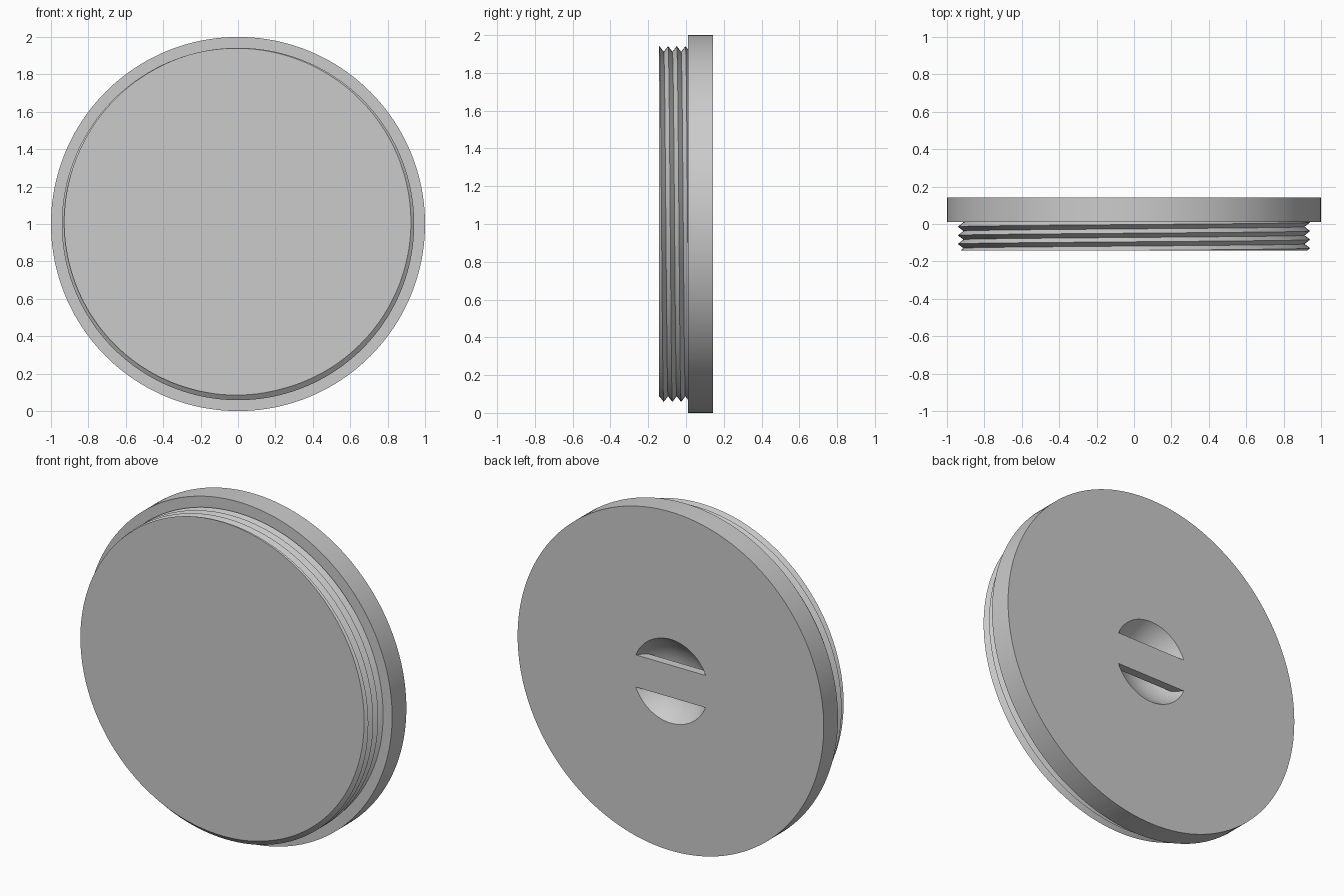
import bpy, bmesh, math
from mathutils import Matrix, Vector

if "Cube" in bpy.data.objects:
    bpy.data.objects.remove(bpy.data.objects["Cube"], do_unlink=True)

BACK, STEP, FRONT = 0.143, 0.01, -0.143    # y of back face, flange step, front face
CREST, ROOT, PITCH = 0.942, 0.912, 0.046   # thread radii and pitch
DISH_R, DISH_DEPTH = 0.247, 0.13           # finger dish
BAR_HALF, BAR_THICK = 0.095, 0.05          # grip bar over the dish
SEG = 160
CENTRE = Vector((0, 0, 1))

grey = bpy.data.materials.new("plain grey")
grey.use_nodes = True
grey.diffuse_color = (0.6, 0.6, 0.6, 1)
grey.node_tree.nodes["Principled BSDF"].inputs["Base Color"].default_value = (0.6, 0.6, 0.6, 1)


def finish(bm, name):
    bmesh.ops.recalc_face_normals(bm, faces=bm.faces)
    mesh = bpy.data.meshes.new(name)
    bm.to_mesh(mesh)
    bm.free()
    mesh.materials.append(grey)
    ob = bpy.data.objects.new(name, mesh)
    bpy.context.collection.objects.link(ob)
    return ob


def select_only(ob):
    bpy.ops.object.select_all(action="DESELECT")
    ob.select_set(True)
    bpy.context.view_layer.objects.active = ob


def cut(ob, cutter):
    mod = ob.modifiers.new("cut", "BOOLEAN")
    mod.operation, mod.solver, mod.object = "DIFFERENCE", "EXACT", cutter
    select_only(ob)
    bpy.ops.object.modifier_apply(modifier=mod.name)
    bpy.data.objects.remove(cutter, do_unlink=True)


def smooth(ob):
    select_only(ob)
    bpy.ops.object.shade_smooth_by_angle(angle=math.radians(30))


# Flange disc
bm = bmesh.new()
place = Matrix.Translation(CENTRE + Vector((0, (BACK + STEP) / 2, 0))) @ Matrix.Rotation(math.pi / 2, 4, "X")
bmesh.ops.create_cone(bm, cap_ends=True, segments=SEG, radius1=1, radius2=1, depth=BACK - STEP, matrix=place)
flange = finish(bm, "flange")

# Dish cutter: a ball with a slot left out for the grip bar
ball_r = (DISH_R ** 2 + DISH_DEPTH ** 2) / (2 * DISH_DEPTH)
bm = bmesh.new()
place = Matrix.Translation(CENTRE + Vector((0, BACK - DISH_DEPTH + ball_r, 0))) @ Matrix.Rotation(math.pi / 2, 4, "X")
bmesh.ops.create_uvsphere(bm, u_segments=96, v_segments=64, radius=ball_r, matrix=place)
dish = finish(bm, "dish_cutter")

bm = bmesh.new()
place = Matrix.Translation(CENTRE + Vector((0, BACK - BAR_THICK + 0.5, 0))) @ Matrix.Diagonal((1, 1, 2 * BAR_HALF, 1))
bmesh.ops.create_cube(bm, size=1, matrix=place)
cut(dish, finish(bm, "grip_bar_cutter"))
cut(flange, dish)
smooth(flange)

# Threaded plug: helical ridge trimmed flat at both ends
bm = bmesh.new()
rows = 14
grid = []
for i in range(SEG + 1):
    a = 2 * math.pi * i / SEG
    column = []
    for k in range(rows):
        r = CREST if k % 2 == 0 else ROOT
        y = -0.003 + 2 * PITCH - PITCH * (i / SEG + k / 2)
        column.append(bm.verts.new((-r * math.sin(a), y, 1 + r * math.cos(a))))
    grid.append(column)
for left, right in zip(grid, grid[1:]):
    for k in range(rows - 1):
        bm.faces.new((left[k], left[k + 1], right[k + 1], right[k]))
bmesh.ops.remove_doubles(bm, verts=bm.verts, dist=1e-5)
for y, side in ((STEP, 1), (FRONT, -1)):
    bmesh.ops.bisect_plane(bm, geom=bm.verts[:] + bm.edges[:] + bm.faces[:], dist=1e-6,
                           plane_co=(0, y, 0), plane_no=(0, side, 0), clear_outer=True)
    rim = [e for e in bm.edges if e.is_boundary and all(abs(v.co.y - y) < 1e-4 for v in e.verts)]
    bmesh.ops.contextual_create(bm, geom=rim)
smooth(finish(bm, "threaded_plug"))
